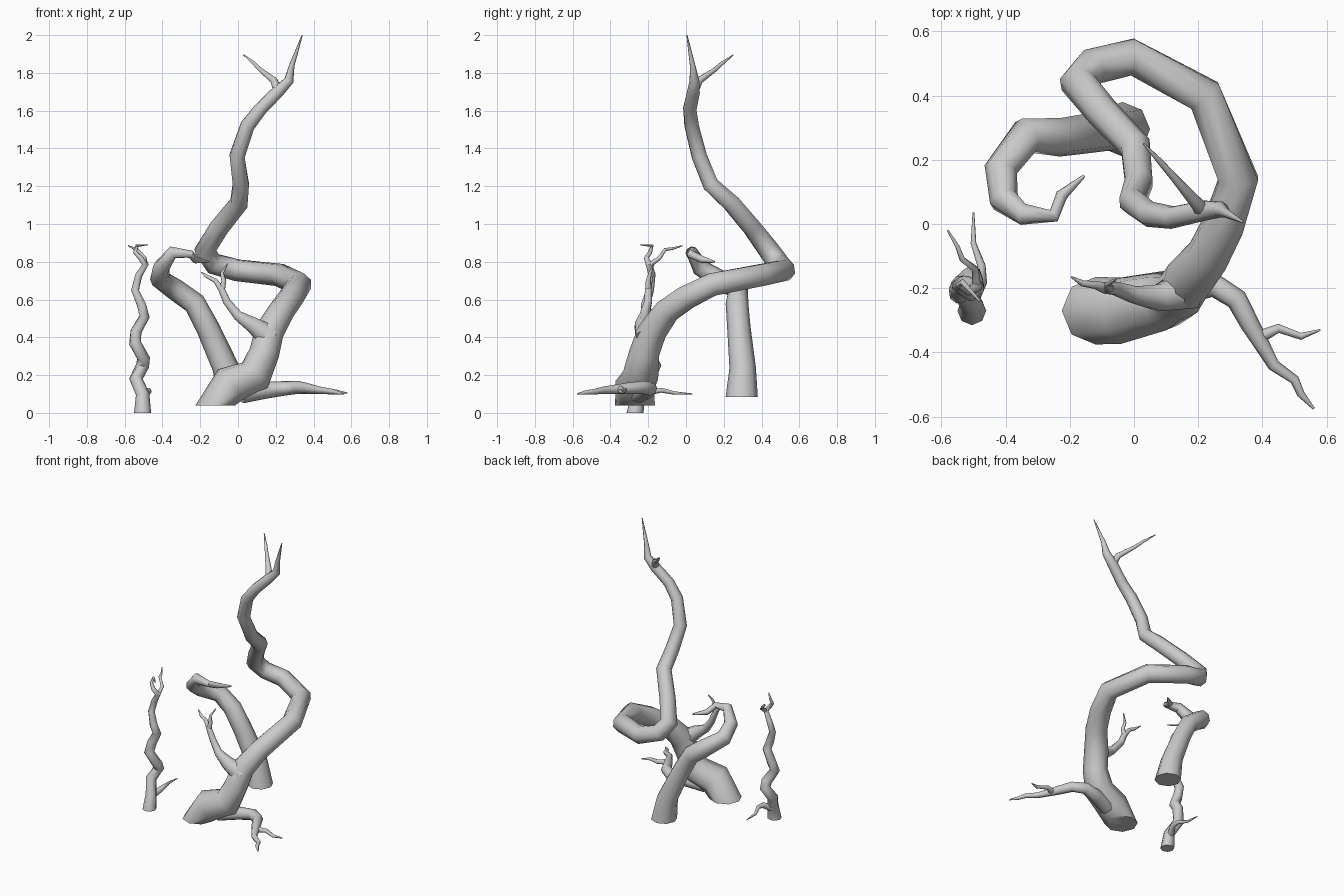
import bpy, bmesh, math
from mathutils import Vector


def tube(name, pts, sides=8, flat_base=False):
    """Tapered tube through (x, y, z, radius) points, mitred at each bend."""
    P = [Vector(p[:3]) for p in pts]
    n = len(P)
    seg = [(P[i + 1] - P[i]).normalized() for i in range(n - 1)]
    bm = bmesh.new()
    rings = []
    up = Vector((1, 0, 0)) if abs(seg[0].x) < 0.8 else Vector((0, 1, 0))
    for i in range(n):
        if i == 0:
            t = Vector((0, 0, 1)) if flat_base else seg[0]
        elif i == n - 1:
            t = seg[-1]
        else:
            t = (seg[i - 1] + seg[i]).normalized()
        u = (up - t * up.dot(t)).normalized()
        v = t.cross(u)
        up = u
        ring = []
        for k in range(sides):
            a = 2 * math.pi * k / sides
            ring.append(bm.verts.new(P[i] + (u * math.cos(a) + v * math.sin(a)) * pts[i][3]))
        rings.append(ring)
    for a, b in zip(rings, rings[1:]):
        for k in range(sides):
            j = (k + 1) % sides
            bm.faces.new((a[k], a[j], b[j], b[k]))
    bm.faces.new(rings[0][::-1])
    bm.faces.new(rings[-1])
    bmesh.ops.recalc_face_normals(bm, faces=bm.faces)
    me = bpy.data.meshes.new(name)
    bm.to_mesh(me)
    bm.free()
    ob = bpy.data.objects.new(name, me)
    bpy.context.collection.objects.link(ob)
    bpy.ops.object.select_all(action='DESELECT')
    ob.select_set(True)
    bpy.context.view_layer.objects.active = ob
    bpy.ops.object.shade_smooth_by_angle(angle=math.radians(50))
    return ob


# Large spiralling vine
tube("large_vine", [
    (-0.12, -0.27, 0.04, 0.105), (-0.04, -0.27, 0.15, 0.105), (0.09, -0.24, 0.20, 0.095),
    (0.14, -0.22, 0.32, 0.08), (0.165, -0.18, 0.43, 0.078), (0.23, -0.10, 0.54, 0.07),
    (0.28, 0.00, 0.61, 0.068), (0.325, 0.14, 0.68, 0.066), (0.22, 0.40, 0.73, 0.062),
    (-0.005, 0.52, 0.755, 0.06), (-0.13, 0.49, 0.79, 0.058), (-0.175, 0.44, 0.86, 0.058),
    (-0.10, 0.35, 0.98, 0.052), (0.005, 0.24, 1.11, 0.05), (0.015, 0.13, 1.21, 0.046),
    (-0.005, 0.07, 1.36, 0.043), (0.05, 0.03, 1.52, 0.04), (0.12, 0.02, 1.61, 0.036),
    (0.21, 0.04, 1.70, 0.034), (0.27, 0.045, 1.76, 0.026), (0.285, 0.035, 1.84, 0.015),
    (0.34, 0.005, 2.0, 0.003)], flat_base=True)
tube("large_vine_top_twig", [
    (0.215, 0.04, 1.70, 0.026), (0.19, 0.07, 1.76, 0.02), (0.12, 0.15, 1.815, 0.012),
    (0.085, 0.19, 1.85, 0.01), (0.03, 0.25, 1.895, 0.003)])

# Raised side branch with forked tip
tube("raised_branch", [
    (0.17, -0.2, 0.40, 0.07), (0.08, -0.23, 0.465, 0.045), (0.0, -0.22, 0.515, 0.028),
    (-0.06, -0.20, 0.59, 0.022), (-0.085, -0.20, 0.65, 0.019), (-0.12, -0.19, 0.70, 0.013),
    (-0.16, -0.185, 0.72, 0.01), (-0.195, -0.165, 0.745, 0.003)])
tube("raised_branch_twig", [
    (-0.085, -0.20, 0.65, 0.016), (-0.075, -0.20, 0.70, 0.013),
    (-0.085, -0.19, 0.74, 0.009), (-0.055, -0.17, 0.79, 0.003)])

# Low branch along the ground with forked tip
tube("low_branch", [
    (0.02, -0.25, 0.10, 0.05), (0.14, -0.21, 0.12, 0.046), (0.25, -0.19, 0.13, 0.038),
    (0.32, -0.235, 0.135, 0.034), (0.36, -0.31, 0.13, 0.03), (0.395, -0.37, 0.125, 0.025),
    (0.435, -0.44, 0.12, 0.019), (0.50, -0.485, 0.112, 0.015), (0.52, -0.53, 0.108, 0.012),
    (0.56, -0.575, 0.10, 0.004)])
tube("low_branch_twig", [
    (0.385, -0.355, 0.125, 0.022), (0.45, -0.325, 0.12, 0.014),
    (0.52, -0.35, 0.112, 0.011), (0.58, -0.33, 0.105, 0.003)])

# Middle hooked vine
tube("hooked_vine", [
    (-0.035, 0.295, 0.085, 0.085), (-0.065, 0.30, 0.24, 0.07), (-0.16, 0.28, 0.45, 0.062),
    (-0.23, 0.27, 0.58, 0.06), (-0.335, 0.275, 0.655, 0.058), (-0.415, 0.17, 0.71, 0.052),
    (-0.405, 0.075, 0.77, 0.046), (-0.345, 0.03, 0.85, 0.034), (-0.25, 0.025, 0.84, 0.021),
    (-0.225, 0.09, 0.81, 0.019), (-0.155, 0.15, 0.80, 0.005)], flat_base=True)

# Small corkscrew vine
tube("corkscrew_vine", [
    (-0.505, -0.27, 0.0, 0.045), (-0.505, -0.25, 0.10, 0.036), (-0.54, -0.20, 0.18, 0.036),
    (-0.505, -0.165, 0.25, 0.035), (-0.50, -0.19, 0.29, 0.035), (-0.545, -0.215, 0.37, 0.033),
    (-0.54, -0.19, 0.43, 0.031), (-0.495, -0.20, 0.51, 0.029), (-0.51, -0.215, 0.57, 0.026),
    (-0.545, -0.19, 0.65, 0.022), (-0.525, -0.18, 0.73, 0.02), (-0.49, -0.195, 0.785, 0.018),
    (-0.515, -0.21, 0.82, 0.014), (-0.545, -0.19, 0.85, 0.011), (-0.535, -0.18, 0.885, 0.009),
    (-0.48, -0.24, 0.89, 0.003)], flat_base=True)
tube("corkscrew_top_twig", [
    (-0.49, -0.19, 0.785, 0.014), (-0.495, -0.14, 0.82, 0.011), (-0.535, -0.11, 0.865, 0.009),
    (-0.55, -0.07, 0.87, 0.007), (-0.58, -0.02, 0.885, 0.003)])
tube("corkscrew_low_twig", [
    (-0.51, -0.245, 0.08, 0.025), (-0.475, -0.18, 0.115, 0.018), (-0.475, -0.13, 0.12, 0.013),
    (-0.50, -0.06, 0.105, 0.009), (-0.50, 0.035, 0.10, 0.003)])
